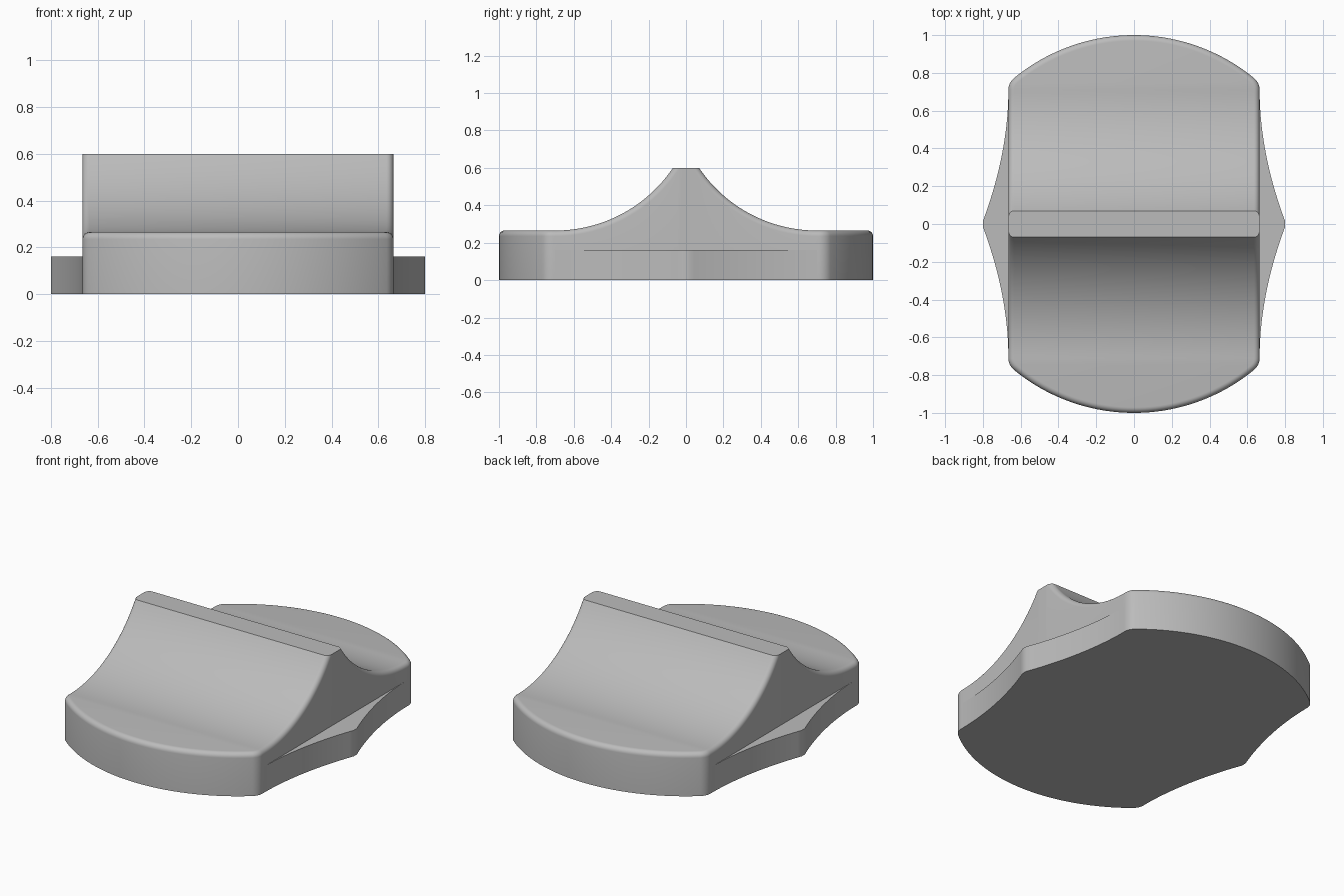
import bpy, bmesh
from math import sin, cos, pi, sqrt, atan2
from mathutils import Vector

cube = bpy.data.objects.get("Cube")
if cube:
    bpy.data.objects.remove(cube, do_unlink=True)

grey = bpy.data.materials.new("plain grey")
grey.use_nodes = True
colour = (0.5, 0.5, 0.5, 1)
grey.diffuse_color = colour
grey.node_tree.nodes["Principled BSDF"].inputs["Base Color"].default_value = colour

HALF_WIDTH, CORNER, FILLET = 0.665, 0.08, 0.03
RIM_Z, RIDGE_Z, SCOOP_R, SCOOP_Y = 0.265, 0.6, 0.76, 0.70
WING_Z, WING_X = 0.16, 0.8


def finish(bm, name):
    bmesh.ops.remove_doubles(bm, verts=bm.verts, dist=1e-5)
    bmesh.ops.recalc_face_normals(bm, faces=bm.faces)
    mesh = bpy.data.meshes.new(name)
    bm.to_mesh(mesh)
    bm.free()
    mesh.materials.append(grey)
    obj = bpy.data.objects.new(name, mesh)
    bpy.context.collection.objects.link(obj)
    bpy.ops.object.select_all(action='DESELECT')
    obj.select_set(True)
    bpy.context.view_layer.objects.active = obj
    bpy.ops.object.shade_smooth_by_angle(angle=pi / 7)
    return obj


def scoop(y):
    """Height and normal of the scooped top at a given y >= 0."""
    d = min(y - SCOOP_Y, 0)
    drop = sqrt(SCOOP_R ** 2 - d ** 2)
    return RIM_Z + SCOOP_R - drop, Vector((0, -d, drop)) / SCOOP_R


def quarter_outline():
    """Plan points and outward normals, from the end middle round to the ridge."""
    cx = HALF_WIDTH - CORNER
    cy = sqrt((1 - CORNER) ** 2 - cx ** 2)
    bend = atan2(cx, cy)
    pts = []
    for i in range(25):
        n = Vector((sin(bend * i / 24), cos(bend * i / 24), 0))
        pts.append((n.copy(), n))
    for i in range(1, 9):
        a = bend + (pi / 2 - bend) * i / 8
        n = Vector((sin(a), cos(a), 0))
        pts.append((Vector((cx, cy, 0)) + n * CORNER, n))
    for i in range(1, 37):
        y = cy + (0.03 - cy) * i / 36
        pts.append((Vector((HALF_WIDTH, y, 0)), Vector((1, 0, 0))))
    return pts


# Knob body: walls, a rolled edge following the scoops, and a ruled top
columns = []
for p, n in quarter_outline():
    z, up = scoop(p.y)
    centre = p - n * FILLET + Vector((0, 0, z)) - up * FILLET
    rolled = [centre + FILLET * (cos(t) * n + sin(t) * up)
              for t in (pi / 2 * k / 6 for k in range(7))]
    base = Vector((rolled[0].x, rolled[0].y, 0))
    columns.append([base] + rolled)
columns += [[Vector((v.x, -v.y, v.z)) for v in c] for c in reversed(columns)]

bm = bmesh.new()
sides = []
for s in (1, -1):
    sides.append([[bm.verts.new((s * v.x, v.y, v.z)) for v in c] for c in columns])
right, left = sides
for i in range(len(columns) - 1):
    for side in sides:
        for k in range(len(columns[0]) - 1):
            bm.faces.new((side[i][k], side[i + 1][k], side[i + 1][k + 1], side[i][k + 1]))
    for k in (0, -1):
        bm.faces.new((right[i][k], right[i + 1][k], left[i + 1][k], left[i][k]))
bmesh.ops.remove_doubles(bm, verts=bm.verts, dist=1e-5)

# Flat ridge cut across the peak
cut = bmesh.ops.bisect_plane(bm, geom=bm.verts[:] + bm.edges[:] + bm.faces[:],
                             plane_co=(0, 0, RIDGE_Z), plane_no=(0, 0, 1),
                             clear_outer=True)
rim = [e for e in bm.edges if e.is_boundary and
       all(abs(v.co.z - RIDGE_Z) < 1e-4 for v in e.verts)]
bmesh.ops.contextual_create(bm, geom=rim)
finish(bm, "knob_body")

# Pointed side wings with concave edges
for name, s in (("left_wing", 1), ("right_wing", -1)):
    half = []
    for i in range(25):
        y = 0.015 + (SCOOP_Y - 0.015) * i / 24
        t = 1 - i / 24
        half.append((HALF_WIDTH + (WING_X - HALF_WIDTH) * t ** 1.9, y))
    half.append((HALF_WIDTH - 0.005, SCOOP_Y))
    outline = half + [(x, -y) for x, y in reversed(half)]
    bm = bmesh.new()
    face = bm.faces.new([bm.verts.new((s * x, y, 0)) for x, y in outline])
    top = bmesh.ops.extrude_face_region(bm, geom=[face], use_keep_orig=True)
    bmesh.ops.translate(bm, vec=(0, 0, WING_Z),
                        verts=[g for g in top["geom"] if isinstance(g, bmesh.types.BMVert)])
    finish(bm, name)
